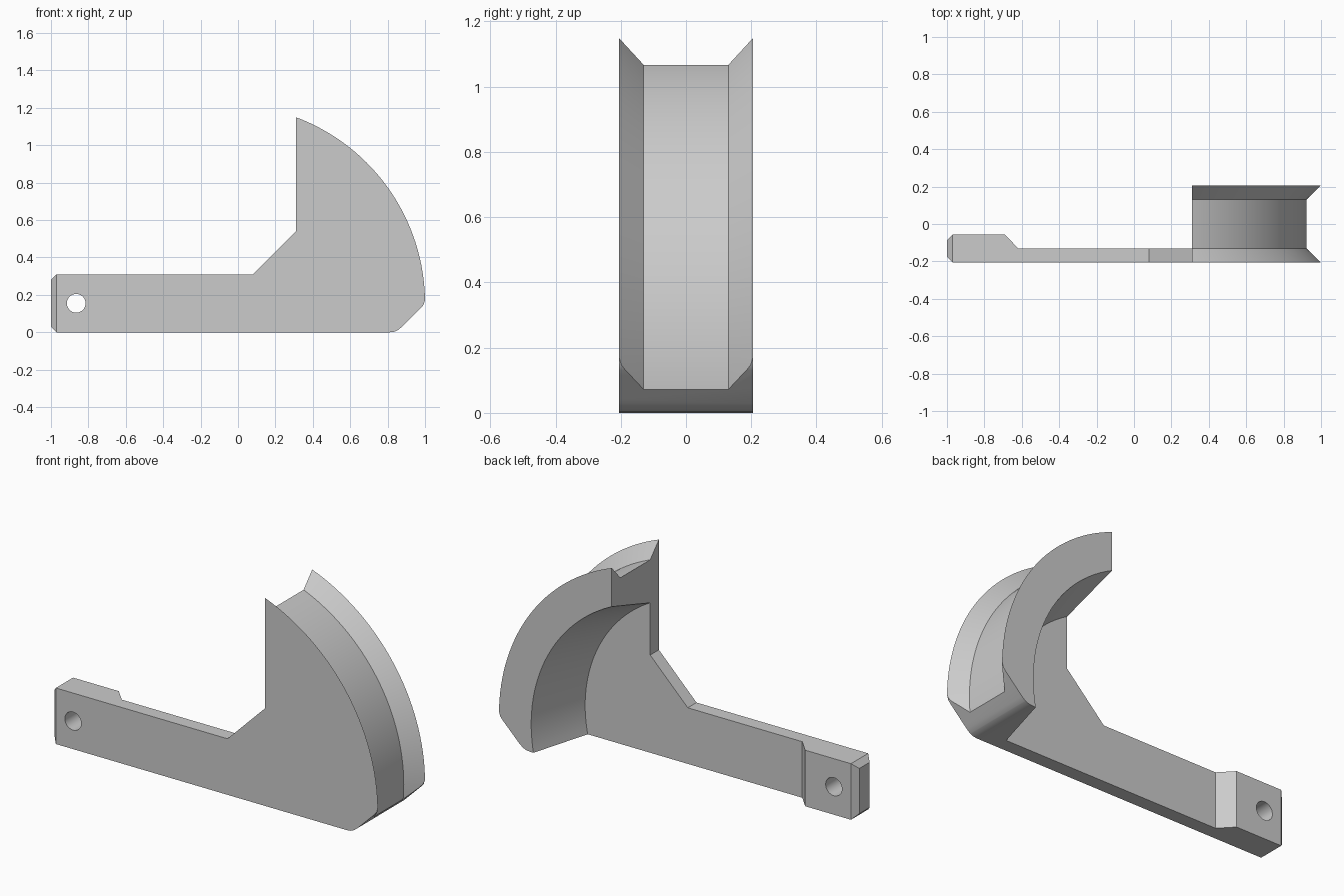
import bpy, bmesh, math
from mathutils import Matrix, Vector

if "Cube" in bpy.data.objects:
    bpy.data.objects.remove(bpy.data.objects["Cube"], do_unlink=True)

HALF = 0.206            # half of the full width
WEB = 0.13              # half width of the groove, also the back of the plate
CENTRE = Vector((-0.062, 0, 0.155))   # axis of the curved rim

grey = bpy.data.materials.new("plain grey")
grey.use_nodes = True
COLOUR = (0.6, 0.6, 0.6, 1)
grey.diffuse_color = COLOUR
grey.node_tree.nodes["Principled BSDF"].inputs["Base Color"].default_value = COLOUR


def make_object(name, bm):
    bmesh.ops.recalc_face_normals(bm, faces=bm.faces)
    mesh = bpy.data.meshes.new(name)
    bm.to_mesh(mesh)
    bm.free()
    mesh.materials.append(grey)
    obj = bpy.data.objects.new(name, mesh)
    bpy.context.collection.objects.link(obj)
    return obj


def prism(points, direction):
    bm = bmesh.new()
    face = bm.faces.new([bm.verts.new(p) for p in points])
    new = bmesh.ops.extrude_face_region(bm, geom=[face])["geom"]
    verts = [v for v in new if isinstance(v, bmesh.types.BMVert)]
    bmesh.ops.translate(bm, verts=verts, vec=direction)
    return bm


def combine(target, tool, operation):
    mod = target.modifiers.new(operation.lower(), "BOOLEAN")
    mod.operation, mod.object, mod.solver = operation, tool, "EXACT"
    bpy.context.view_layer.objects.active = target
    bpy.ops.object.modifier_apply(modifier=mod.name)
    bpy.data.objects.remove(tool, do_unlink=True)


# Grooved rim and web plate, spun as one disc: (radius, y)
section = [(0, -HALF), (1.062, -HALF), (0.985, -WEB), (0.985, WEB),
           (1.062, HALF), (0.865, HALF), (0.77, -WEB), (0, -WEB)]
bm = bmesh.new()
verts = [bm.verts.new((r, y, 0)) for r, y in section]
edges = [bm.edges.new(pair) for pair in zip(verts, verts[1:])]
bmesh.ops.spin(bm, geom=verts + edges, cent=(0, 0, 0), axis=(0, 1, 0),
               angle=math.tau, steps=160, use_merge=True)
bmesh.ops.remove_doubles(bm, verts=bm.verts, dist=0.0001)
bmesh.ops.transform(bm, matrix=Matrix.Translation(CENTRE), verts=bm.verts)
body = make_object("grooved_rim_arm", bm)

# Side outline of the head, with the rounded chamfer at the lower corner
outline = [(0.08, 0), (0.81, 0), (0.835, 0.003), (0.855, 0.012), (0.875, 0.028),
           (0.978, 0.13), (0.992, 0.147), (0.999, 0.17), (1.2, 0.3),
           (1.2, 1.3), (0.31, 1.3), (0.31, 0.54), (0.08, 0.31)]
head = make_object("head_outline", prism([(x, -0.4, z) for x, z in outline], (0, 0.8, 0)))
combine(body, head, "INTERSECT")

# Arm with a thicker pad and a chamfered end
plan = [(-1, -HALF), (0.2, -HALF), (0.2, -WEB), (-0.62, -WEB), (-0.69, -0.056), (-1, -0.056)]
bm = prism([(x, y, 0) for x, y in plan], (0, 0, 0.31))
end_edges = [e for e in bm.edges if all(v.co.x < -0.99 for v in e.verts)]
bmesh.ops.bevel(bm, geom=end_edges, offset=0.03, segments=1, affect="EDGES")
arm = make_object("arm", bm)

# Pin hole through the pad
bm = bmesh.new()
bmesh.ops.create_cone(bm, cap_ends=True, segments=48, radius1=0.05, radius2=0.05, depth=1,
                      matrix=Matrix.Translation((-0.865, 0, 0.155)) @ Matrix.Rotation(math.pi / 2, 4, "X"))
combine(arm, make_object("pin_hole", bm), "DIFFERENCE")

combine(body, arm, "UNION")

# Smooth curved walls, sharp corners
bpy.ops.object.select_all(action="DESELECT")
body.select_set(True)
bpy.context.view_layer.objects.active = body
bpy.ops.object.shade_smooth_by_angle(angle=math.radians(28))
